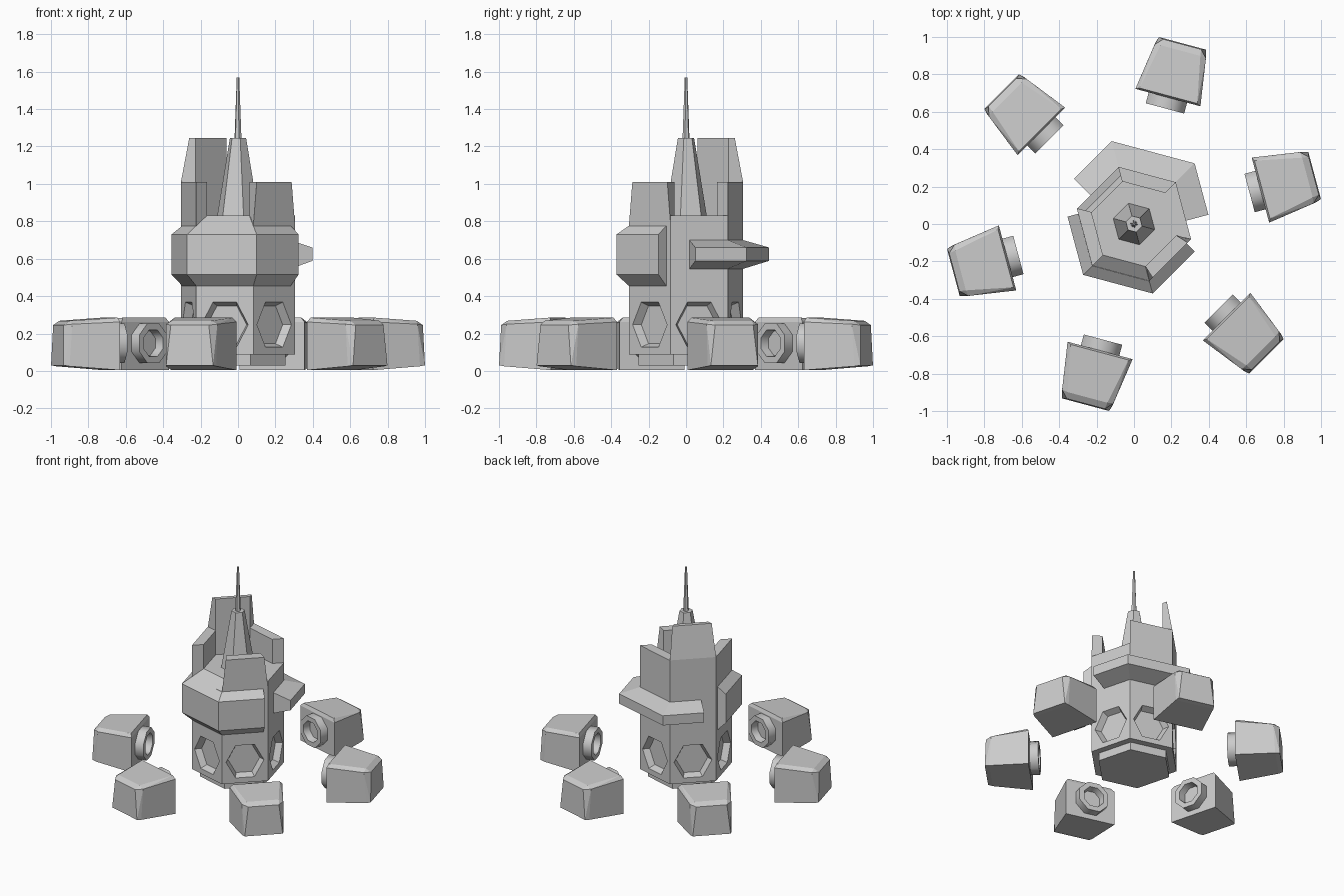
import bpy, bmesh, math
from mathutils import Vector

if "Cube" in bpy.data.objects:
    bpy.data.objects.remove(bpy.data.objects["Cube"])

GREY = bpy.data.materials.new("light_grey")
GREY.diffuse_color = (0.6, 0.6, 0.6, 1)
GREY.use_nodes = True
GREY.node_tree.nodes["Principled BSDF"].inputs["Base Color"].default_value = GREY.diffuse_color
C30 = math.cos(math.radians(30))
R_OUT, R_IN = 0.316, 0.235           # tower outer and inner corner radius
A_OUT, A_IN = R_OUT * C30, R_IN * C30
FACES = [15 + 60 * i for i in range(6)]


def corner(deg, r, z):
    a = math.radians(deg)
    return Vector((r * math.cos(a), r * math.sin(a), z))


def on_face(deg, dist, t, z):
    """Point at a distance along a face direction, shifted sideways by t."""
    a = math.radians(deg)
    c, s = math.cos(a), math.sin(a)
    return Vector((c * dist - s * t, s * dist + c * t, z))


def finish(name, bm, weld=True):
    if weld:
        bmesh.ops.remove_doubles(bm, verts=bm.verts, dist=1e-5)
    bmesh.ops.recalc_face_normals(bm, faces=bm.faces)
    me = bpy.data.meshes.new(name)
    bm.to_mesh(me)
    bm.free()
    me.materials.append(GREY)
    ob = bpy.data.objects.new(name, me)
    bpy.context.collection.objects.link(ob)
    return ob


def loft(name, stations):
    """Join closed sections in order and cap both ends."""
    bm = bmesh.new()
    rings = [[bm.verts.new(p) for p in s] for s in stations]
    n = len(rings[0])
    for a, b in zip(rings, rings[1:]):
        for i in range(n):
            j = (i + 1) % n
            bm.faces.new((a[i], a[j], b[j], b[i]))
    bm.faces.new(rings[0])
    bm.faces.new(rings[-1])
    return finish(name, bm)


def hexagon(r, z, n=6):
    return [corner(-15 + 360 / n * i, r, z) for i in range(n)]


def wrap(name, profile, start, corners, end):
    """Sweep a (distance, height) profile round the tower between two face cuts."""
    st = [[on_face(*start[:1], a, start[1], z) for a, z in profile]]
    st += [[corner(d, a / C30, z) for a, z in profile] for d in corners]
    st += [[on_face(*end[:1], a, end[1], z) for a, z in profile]]
    return loft(name, st)


# Tower shaft: six walls with recessed hexagonal windows
bm = bmesh.new()
Z0, Z1, ZW = 0.088, 0.46, 0.247
for f in FACES:
    def v(t, z, d=A_OUT):
        return bm.verts.new(on_face(f, d, t, z))
    h = R_OUT / 2
    bl, br, tr, tl = v(-h, Z0), v(h, Z0), v(h, Z1), v(-h, Z1)
    hx = [(0.13 * math.cos(math.radians(60 * i)), 0.139 * math.sin(math.radians(60 * i)))
          for i in range(6)]
    o = [v(x, ZW + z) for x, z in hx]
    n = [v(x * 0.84, ZW + z * 0.84, A_OUT - 0.045) for x, z in hx]
    bm.faces.new((tl, tr, o[1], o[2]))
    bm.faces.new((bl, br, o[5], o[4]))
    bm.faces.new((tl, o[2], o[3], o[4], bl))
    bm.faces.new((tr, o[1], o[0], o[5], br))
    for i in range(6):
        j = (i + 1) % 6
        bm.faces.new((o[i], o[j], n[j], n[i]))
    bm.faces.new(n)
bm.faces.new([bm.verts.new(p) for p in hexagon(R_OUT, Z0)])
bm.faces.new([bm.verts.new(p) for p in hexagon(R_OUT, Z1)])
finish("tower_shaft", bm)

# Upper shaft with sloped roof, and the base plate
loft("tower_upper", [hexagon(R_OUT, 0.46), hexagon(R_OUT, 0.775), hexagon(R_IN, 0.83)])
loft("base_plate", [hexagon(0.262, 0.03), hexagon(0.262, 0.088)])

# Level ledge on the open side
loft("roof_ledge", [[corner(d, R_IN, 0.775), corner(d, R_OUT, 0.775),
                     corner(d, R_OUT, 0.83), corner(d, R_IN, 0.83)] for d in (-15, 45)])

# Front gallery and rear fin, each wrapping round three faces
wrap("front_gallery", [(0.265, 0.455), (0.274, 0.455), (0.333, 0.515), (0.333, 0.73),
                       (0.274, 0.776), (0.265, 0.776)],
     (195, -0.13), (225, 285), (315, 0.125))
wrap("rear_fin", [(0.26, 0.545), (0.272, 0.545), (0.397, 0.588), (0.397, 0.66),
                  (0.272, 0.70), (0.26, 0.70)],
     (15, -0.055), (45, 105), (135, 0.055))

# Parapet on three faces, with a tall tapered shield and a small front shield
loft("parapet", [[corner(d, R_IN, 0.775), corner(d, R_OUT, 0.775),
                  corner(d, R_OUT, 1.01), corner(d, R_IN, 1.01)] for d in (45, 105, 165, 225)])


def shield_ring(a, b, ro, z):
    return [corner(a, ro, z), corner(b, ro, z), corner(b, R_IN, z), corner(a, R_IN, z)]


loft("tall_shield", [shield_ring(105, 165, R_OUT, 1.01), shield_ring(105, 165, 0.27, 1.245)])
loft("front_shield", [
    shield_ring(285, 345, R_OUT, 0.775),
    [on_face(315, A_OUT, -0.132, 1.01), on_face(315, A_OUT, 0.132, 1.01),
     on_face(315, A_IN, 0.117, 1.01), on_face(315, A_IN, -0.117, 1.01)]])

# Spire and antenna
loft("spire", [hexagon(0.115, 0.83), hexagon(0.045, 1.245)])
loft("antenna", [hexagon(0.019, 1.245), hexagon(0.007, 1.57)])

# Ring of six outer pods, each with a docking collar facing the tower
for k, f in enumerate(FACES):
    bm = bmesh.new()
    for s in (-1, 1):
        for r, t, z in ((0.70, 0.18, 0.004), (0.70, 0.18, 0.262), (0.71, 0.16, 0.285),
                        (1.0, 0.13, 0.03), (0.97, 0.14, 0.025),
                        (0.995, 0.105, 0.245), (0.955, 0.142, 0.25), (0.96, 0.11, 0.268)):
            bm.verts.new(on_face(f, r, s * t, z))
    bmesh.ops.convex_hull(bm, input=bm.verts)
    bmesh.ops.dissolve_limit(bm, angle_limit=math.radians(4), verts=bm.verts, edges=bm.edges)
    finish(f"pod_{k + 1}", bm)

    def ring(rad, dist):
        return [on_face(f, dist, rad * math.cos(math.radians(22.5 + 45 * i)),
                        0.148 + rad * math.sin(math.radians(22.5 + 45 * i))) for i in range(8)]
    collar = loft(f"collar_{k + 1}", [ring(0.115, 0.72), ring(0.115, 0.64),
                                      ring(0.078, 0.64), ring(0.07, 0.69)])
    bpy.ops.object.select_all(action='DESELECT')
    bpy.context.view_layer.objects.active = collar
    collar.select_set(True)
    bpy.ops.object.shade_smooth_by_angle(angle=math.radians(50))
